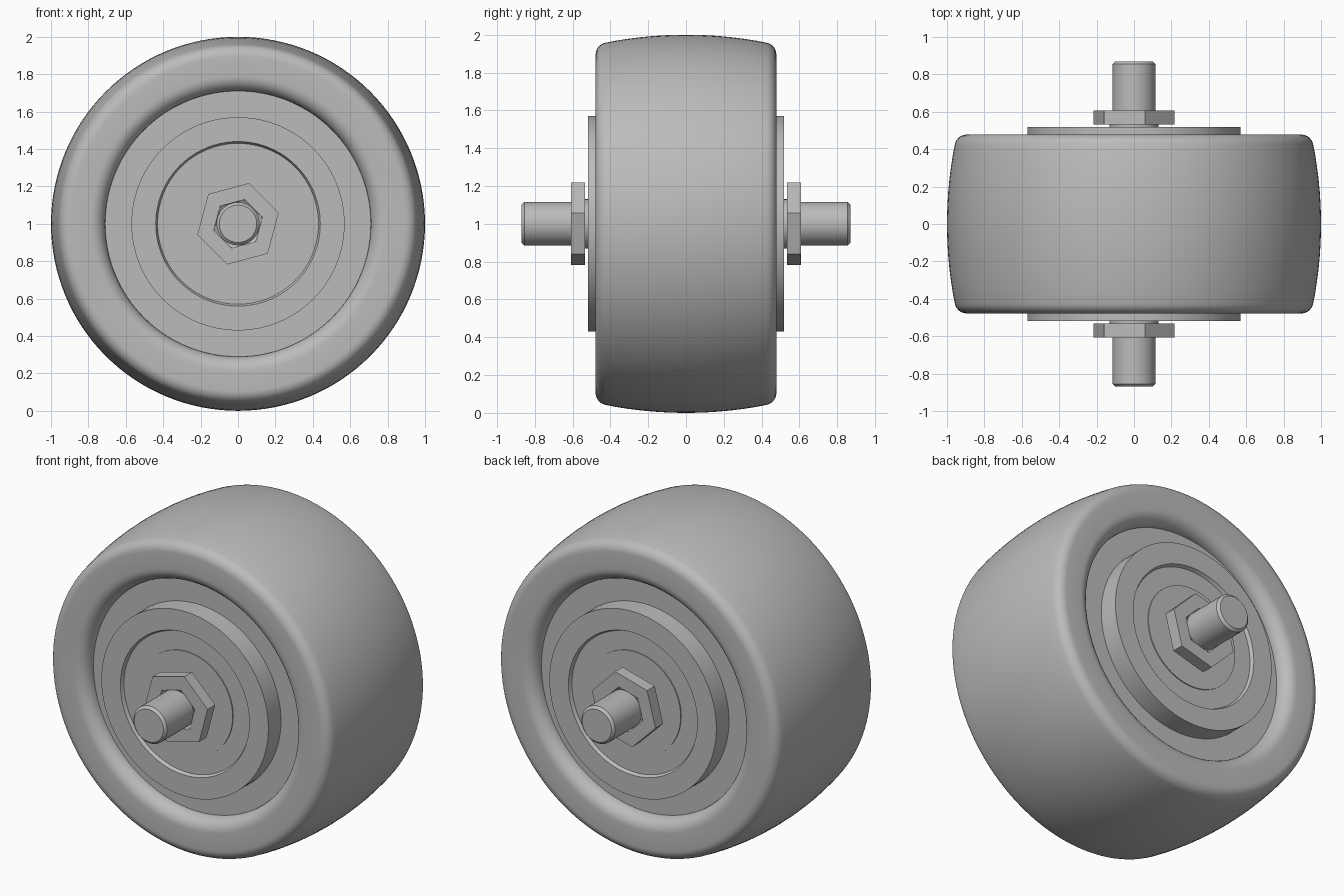
import bpy
import bmesh
from math import cos, sin, pi, radians

cube = bpy.data.objects.get("Cube")
if cube:
    bpy.data.objects.remove(cube, do_unlink=True)

grey = bpy.data.materials.new("plain grey")
grey.use_nodes = True
colour = (0.5, 0.5, 0.5, 1)
grey.diffuse_color = colour
grey.node_tree.nodes["Principled BSDF"].inputs["Base Color"].default_value = colour


def finish(name, bm):
    """Turn a bmesh into a smooth-shaded object at wheel-centre height."""
    bmesh.ops.remove_doubles(bm, verts=bm.verts, dist=1e-5)
    bmesh.ops.recalc_face_normals(bm, faces=bm.faces)
    mesh = bpy.data.meshes.new(name)
    bm.to_mesh(mesh)
    bm.free()
    mesh.materials.append(grey)
    obj = bpy.data.objects.new(name, mesh)
    obj.location.z = 1
    bpy.context.collection.objects.link(obj)
    bpy.ops.object.select_all(action='DESELECT')
    obj.select_set(True)
    bpy.context.view_layer.objects.active = obj
    bpy.ops.object.shade_smooth_by_angle(angle=radians(30))
    return obj


def lathe(name, profile, sides=96, turn=0.0):
    """Spin a closed (radius, y) profile around the axle."""
    bm = bmesh.new()
    rings = []
    for i in range(sides):
        a = turn + 2 * pi * i / sides
        rings.append([bm.verts.new((r * cos(a), y, r * sin(a))) for r, y in profile])
    for i in range(sides):
        a, b = rings[i], rings[(i + 1) % sides]
        for j in range(len(profile)):
            k = (j + 1) % len(profile)
            if profile[j][0] or profile[k][0]:
                bm.faces.new((a[j], a[k], b[k], b[j]))
    bmesh.ops.dissolve_degenerate(bm, dist=1e-5, edges=bm.edges)
    return finish(name, bm)


def both_sides(half):
    """Mirror a half profile, listed from the middle outwards."""
    return half + [(r, -y) for r, y in reversed(half)]


def arc(r, y, size, start, end, steps=8):
    """Rounded corner; angles are measured from radial towards y."""
    angles = [radians(start + (end - start) * i / steps) for i in range(steps + 1)]
    return [(r + size * cos(a), y + size * sin(a)) for a in angles]


# Tyre: crowned tread, rounded shoulder, flat sidewall and rounded inner lip
crown = [(1 - 0.23 * y * y, y) for y in (0.03, 0.1, 0.17, 0.24, 0.31, 0.37)]
shoulder = arc(0.894, 0.413, 0.065, 12, 90)
lip = arc(0.79, 0.398, 0.08, 90, 180)
lathe("tyre", both_sides(crown + shoulder + lip), 128)

# Wheel disc and raised hub with a shallow chamfered recess and bearing face
lathe("wheel_disc", both_sides([(0.72, 0.395), (0, 0.395)]))
lathe("hub", both_sides([(0.57, 0.518), (0.44, 0.518), (0.43, 0.497), (0, 0.497)]))
lathe("bearing_face", both_sides([(0.316, 0.503), (0, 0.503)]), 64)

# Axle with chamfered ends
lathe("axle", both_sides([(0.115, 0.855), (0.1, 0.87), (0, 0.87)]), 48)

# Spacers and hexagonal nuts
for side, label in ((-1, "front"), (1, "back")):
    lathe(label + "_spacer", [(0.13, side * 0.49), (0.13, side * 0.54),
                              (0, side * 0.54), (0, side * 0.49)], 48)
    lathe(label + "_nut", [(0.128, side * 0.6), (0.128, side * 0.533),
                           (0.225, side * 0.533), (0.225, side * 0.607),
                           (0.135, side * 0.607)], 6 , radians(15))
    # Round collar filling the bore mouth of the nut
    lathe(label + "_nut_collar", [(0.128, side * 0.54), (0.128, side * 0.607),
                                  (0.11, side * 0.595), (0.11, side * 0.54)], 48)
